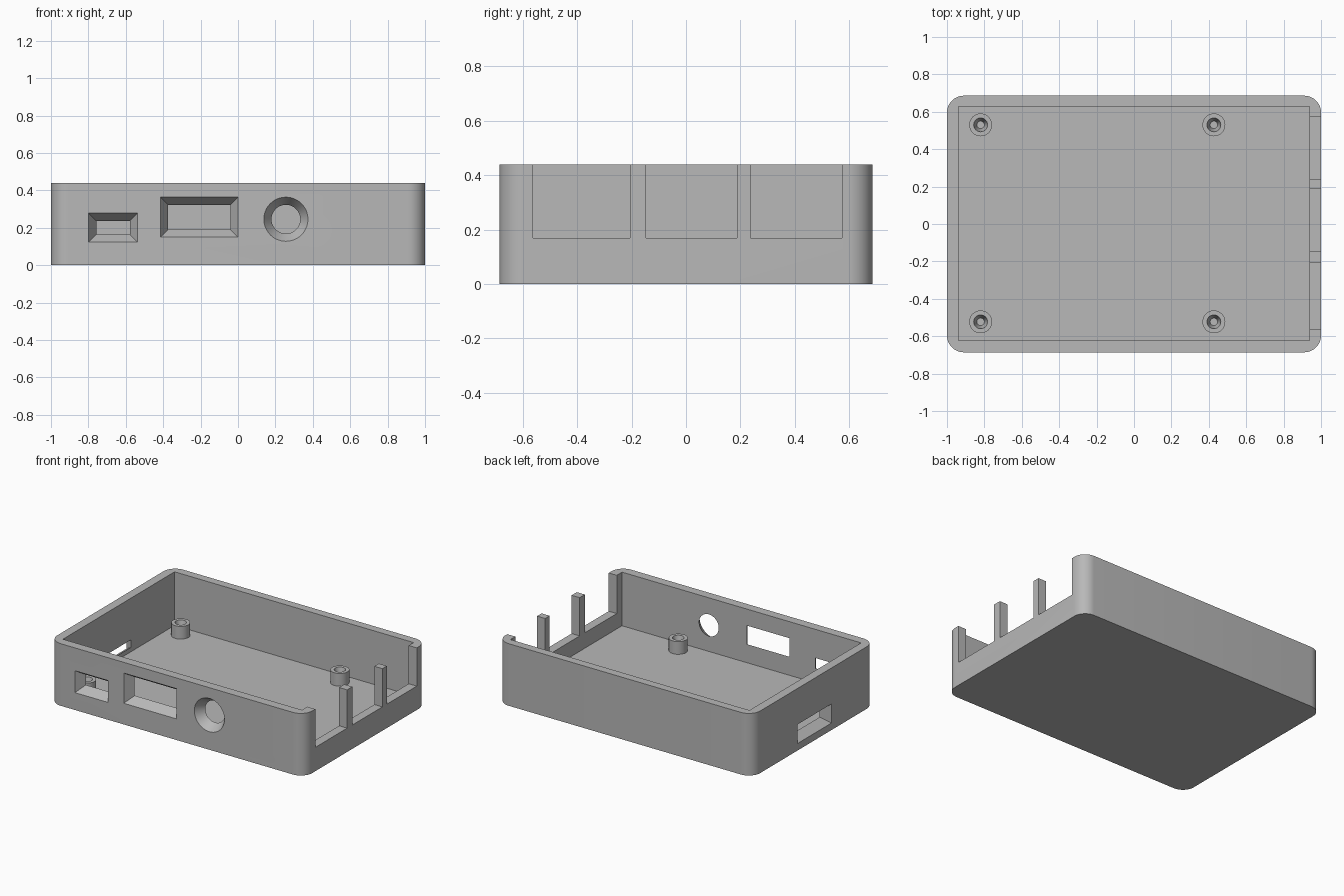
import bpy, bmesh
from math import cos, sin, pi, radians

cube = bpy.data.objects.get("Cube")
if cube:
    bpy.data.objects.remove(cube, do_unlink=True)

grey = bpy.data.materials.new("light grey plastic")
grey.use_nodes = True
COLOUR = (0.48, 0.48, 0.48, 1)
grey.diffuse_color = COLOUR
grey.node_tree.nodes["Principled BSDF"].inputs["Base Color"].default_value = COLOUR

HALF_X, HALF_Y, HEIGHT = 1.0, 0.686, 0.44
IN_X, IN_FRONT, IN_BACK = 0.937, -0.622, 0.628
FLOOR = 0.06


def loft(name, rings):
    """Skin a stack of equal-length point rings and cap both ends."""
    bm = bmesh.new()
    loops = [[bm.verts.new(p) for p in ring] for ring in rings]
    n = len(loops[0])
    for a, b in zip(loops, loops[1:]):
        for i in range(n):
            j = (i + 1) % n
            bm.faces.new((a[i], a[j], b[j], b[i]))
    bm.faces.new(loops[0][::-1])
    bm.faces.new(loops[-1])
    bmesh.ops.recalc_face_normals(bm, faces=bm.faces)
    mesh = bpy.data.meshes.new(name)
    bm.to_mesh(mesh)
    bm.free()
    mesh.materials.append(grey)
    obj = bpy.data.objects.new(name, mesh)
    bpy.context.collection.objects.link(obj)
    return obj


def rect(u0, u1, v0, v1):
    return [(u0, v0), (u1, v0), (u1, v1), (u0, v1)]


def circle(u, v, r, n=48):
    return [(u + r * cos(2 * pi * i / n), v + r * sin(2 * pi * i / n)) for i in range(n)]


def rounded_rect(hx, hy, r, steps=10):
    pts = []
    for k, (sx, sy) in enumerate([(1, 1), (-1, 1), (-1, -1), (1, -1)]):
        for i in range(steps + 1):
            a = (k + i / steps) * pi / 2
            pts.append((sx * (hx - r) + r * cos(a), sy * (hy - r) + r * sin(a)))
    return pts


def box(name, x0, x1, y0, y1, z0, z1):
    return loft(name, [[(x, y, z) for x, y in rect(x0, x1, y0, y1)] for z in (z0, z1)])


def taper(outer, inner, place):
    """Funnel cutter that runs a little past both faces of the wall."""
    def ring(t):
        return [place(a + (c - a) * t, b + (d - b) * t, t)
                for (a, b), (c, d) in zip(outer, inner)]
    return loft("port_cutter", [ring(-0.2), ring(1.2)])


def cut(target, cutter):
    mod = target.modifiers.new("cut", "BOOLEAN")
    mod.operation, mod.solver, mod.object = "DIFFERENCE", "EXACT", cutter
    cutter.hide_render = True
    bpy.context.view_layer.objects.active = target
    bpy.ops.object.modifier_apply(modifier=mod.name)
    bpy.data.objects.remove(cutter, do_unlink=True)


def smooth(obj):
    bpy.ops.object.select_all(action="DESELECT")
    obj.select_set(True)
    bpy.context.view_layer.objects.active = obj
    bpy.ops.object.shade_smooth_by_angle(angle=radians(30))


# Tray with rounded corners and a square cavity
outline = rounded_rect(HALF_X, HALF_Y, 0.09)
case = loft("case_tray", [[(x, y, z) for x, y in outline] for z in (0, HEIGHT)])
cut(case, box("cavity_cutter", -IN_X, IN_X, IN_FRONT, IN_BACK, FLOOR, 1))

# Open-topped connector notches in the +x wall
for y0, y1 in [(-0.563, -0.206), (-0.148, 0.188), (0.238, 0.573)]:
    cut(case, box("notch_cutter", IN_X - 0.05, 1.1, y0, y1, 0.169, 1))


# Funnel-shaped ports in the front wall
def on_front(u, v, t):
    return (u, -HALF_Y + (IN_FRONT + HALF_Y) * t, v)


def on_side(u, v, t):
    return (-HALF_X + (HALF_X - IN_X) * t, u, v)


def inset_pair(u0, u1, v0, v1, b=0.041):
    return rect(u0, u1, v0, v1), rect(u0 + b, u1 - b, v0 + b, v1 - b)


cut(case, taper(*inset_pair(-0.798, -0.537, 0.123, 0.278), on_front))
cut(case, taper(*inset_pair(-0.415, 0, 0.15, 0.364), on_front))
cut(case, taper(circle(0.256, 0.246, 0.118), circle(0.256, 0.246, 0.077), on_front))

# Card slot in the -x wall
cut(case, taper(*inset_pair(-0.2, 0.18, 0.05, 0.185), on_side))
smooth(case)

# Hollow board standoffs with tapering screw holes
PROFILE = [(0.061, FLOOR - 0.01), (0.061, 0.15), (0.037, 0.15), (0.02, 0.075)]
for side, x in (("right", -0.82), ("left", 0.427)):
    for end, y in (("front", -0.523), ("back", 0.53)):
        post = loft(f"standoff_{end}_{side}",
                    [[(u, v, z) for u, v in circle(x, y, r, 32)] for r, z in PROFILE])
        smooth(post)
